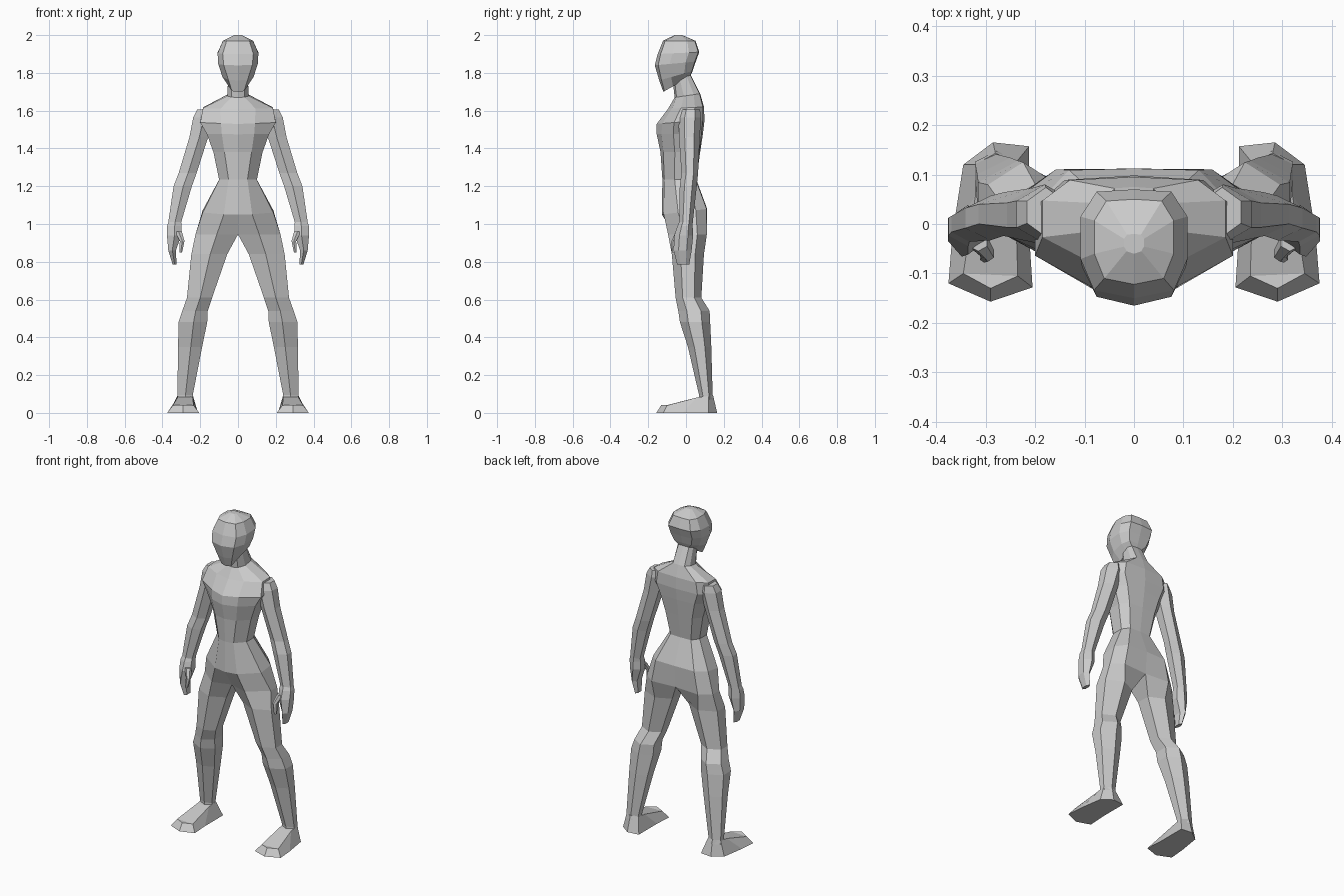
import bpy

HEX = [(-.9, -.5), (0, -1), (1, -.45), (1, .45), (0, 1), (-.9, .5)]


def limb_ring(cx, cy, z, rx, ry):
    """Closed six-sided section of an arm or leg."""
    return [(cx + u * rx, cy + v * ry, z) for u, v in HEX]


def half_ring(zf, zb, yf, yb, w, k, s):
    """Half section from front centre round the side to back centre."""
    d, ym = yb - yf, (yf + yb) / 2
    pts = [(0, yf), (k * w, yf + s), (w, ym - .14 * d),
           (w, ym + .25 * d), (.7 * w, yb - .3 * s), (0, yb)]
    return [(x, y, zf + (zb - zf) * (y - yf) / d) for x, y in pts]


def loft(name, rings, closed_rings=99, bottom=True, top=True, top_faces=None):
    """Skin ascending rings and mirror across x = 0.
    Rings from index closed_rings on are open at the centre plane."""
    n = len(rings[0])
    verts = [p for r in rings for p in r]
    faces = []
    for i in range(len(rings) - 1):
        for k in range(n if i < closed_rings else n - 1):
            j = (k + 1) % n
            faces.append((i * n + k, i * n + j, (i + 1) * n + j, (i + 1) * n + k))
    if bottom:
        faces.append(tuple(reversed(range(n))))
    if top:
        o = (len(rings) - 1) * n
        for f in top_faces or [range(n)]:
            faces.append(tuple(o + k for k in f))
    me = bpy.data.meshes.new(name)
    me.from_pydata(verts, [], faces)
    me.update()
    ob = bpy.data.objects.new(name, me)
    bpy.context.collection.objects.link(ob)
    mod = ob.modifiers.new("mirror", 'MIRROR')
    mod.use_clip = True
    mod.merge_threshold = .001
    return ob


# Legs (ankle to thigh) running straight on into torso and neck
legs = [
    (.278, .108, .07, .043, .040),
    (.278, .105, .095, .043, .036),
    (.250, .072, .35, .067, .062),
    (.235, .048, .48, .080, .080),
    (.224, .042, .54, .071, .083),
    (.200, .013, .61, .070, .068),
    (.147, .010, .84, .100, .085),
]
torso = [
    (.945, .945, -.060, .100, .225, .50, -.035),
    (1.05, 1.08, -.128, .112, .187, .40, .010),
    (1.235, 1.235, -.125, .055, .100, .50, .010),
    (1.38, 1.38, -.135, .075, .130, .55, .015),
    (1.475, 1.48, -.155, .090, .165, .52, .025),
    (1.53, 1.55, -.155, .098, .200, .45, .030),
    (1.61, 1.62, -.095, .095, .185, .50, .020),
    (1.67, 1.69, -.060, .075, .057, .60, .010),
    (1.80, 1.80, -.075, .020, .050, .60, .010),
]
loft("body", [limb_ring(*r) for r in legs] + [half_ring(*r) for r in torso],
     closed_rings=len(legs), bottom=False, top=False)

# Head
head = [
    (1.70, 1.78, -.120, .022, .040, .80, .006),
    (1.76, 1.81, -.142, .035, .082, .62, .012),
    (1.84, 1.86, -.165, .052, .105, .72, .018),
    (1.90, 1.91, -.150, .070, .108, .75, .016),
    (1.97, 1.97, -.122, .050, .080, .75, .012),
    (2.00, 2.00, -.060, -.020, .020, .75, .005),
]
loft("head", [half_ring(*r) for r in head], closed_rings=0)

# Arms and hands, listed fingertip to shoulder
arms = [
    (.335, -.015, .785, .011, .032),
    (.348, -.018, .86, .021, .048),
    (.336, -.012, .94, .040, .050),
    (.335, -.005, .99, .040, .040),
    (.333, .000, 1.01, .036, .036),
    (.290, .012, 1.20, .051, .045),
    (.264, .020, 1.27, .050, .044),
    (.205, .018, 1.46, .052, .055),
    (.180, .020, 1.565, .057, .060),
    (.178, .024, 1.605, .038, .050),
]
loft("arms", [limb_ring(*r) for r in arms])

# Thumbs
thumbs = [
    (.303, -.068, .85, .008, .010),
    (.295, -.060, .91, .013, .016),
    (.315, -.035, .96, .020, .020),
]
loft("thumbs", [limb_ring(*r) for r in thumbs])

# Feet: flat sole outline drawn in to the upper outline
sole = [(.205, -.128, 0), (.29, -.157, 0), (.375, -.12, 0), (.367, -.02, 0),
        (.345, .12, 0), (.285, .165, 0), (.212, .157, 0), (.212, -.02, 0)]
upper = [(.235, -.105, .04), (.29, -.13, .043), (.345, -.1, .04), (.32, .06, .082),
         (.321, .12, .09), (.28, .143, .095), (.238, .125, .09), (.24, .06, .082)]
loft("feet", [sole, upper],
     top_faces=[(0, 1, 2), (0, 2, 3, 7), (3, 4, 5, 6, 7)])
